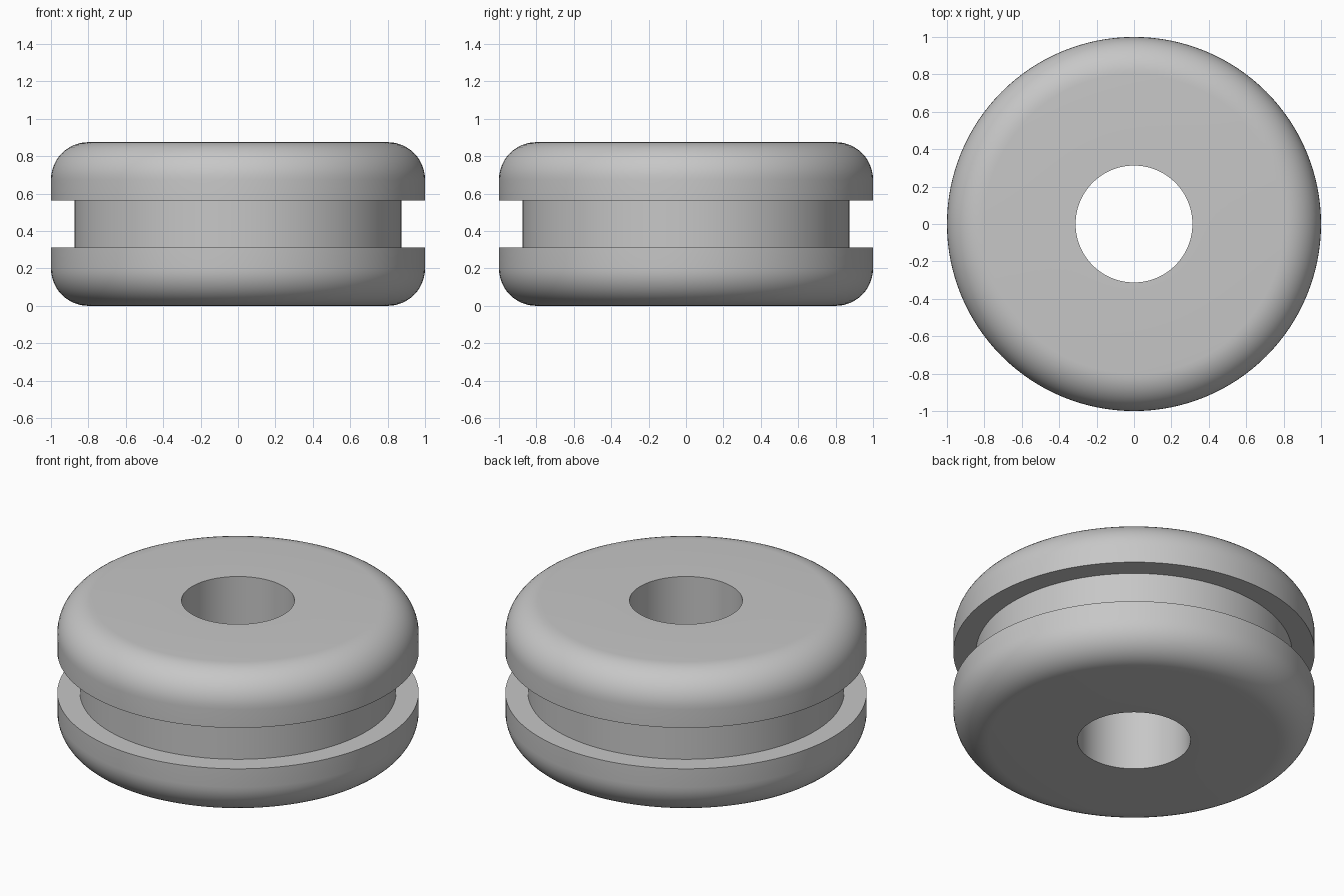
import bpy
import bmesh
from math import pi, sin, cos, radians

if "Cube" in bpy.data.objects:
    bpy.data.objects.remove(bpy.data.objects["Cube"], do_unlink=True)

HEIGHT, OUTER, BORE = 0.875, 1.0, 0.3125
GROOVE_RADIUS, GROOVE_LOW = 0.875, 0.3125
FILLET, FILLET_STEPS, SEGMENTS = 0.2, 12, 128

# Rubber colour
rubber = bpy.data.materials.new("grey rubber")
colour = (0.57, 0.57, 0.57, 1)
rubber.diffuse_color = colour
rubber.use_nodes = True
rubber.node_tree.nodes["Principled BSDF"].inputs["Base Color"].default_value = colour

# Lower half of the profile: bore, rounded flange edge, groove
lower = [(BORE, 0)]
for i in range(FILLET_STEPS + 1):
    a = i / FILLET_STEPS * pi / 2
    lower.append((OUTER - FILLET + FILLET * sin(a), FILLET - FILLET * cos(a)))
lower += [(OUTER, GROOVE_LOW), (GROOVE_RADIUS, GROOVE_LOW)]

# Upper half mirrors the lower one
profile = lower + [(r, HEIGHT - z) for r, z in reversed(lower)]

# Revolve the closed profile into the grommet
bm = bmesh.new()
verts = [bm.verts.new((r, 0, z)) for r, z in profile]
edges = [bm.edges.new((v, verts[(i + 1) % len(verts)])) for i, v in enumerate(verts)]
bmesh.ops.spin(bm, geom=verts + edges, cent=(0, 0, 0), axis=(0, 0, 1),
               angle=2 * pi, steps=SEGMENTS, use_merge=False)
bmesh.ops.remove_doubles(bm, verts=bm.verts, dist=1e-4)
bmesh.ops.recalc_face_normals(bm, faces=bm.faces)

mesh = bpy.data.meshes.new("grommet")
bm.to_mesh(mesh)
bm.free()
mesh.materials.append(rubber)
grommet = bpy.data.objects.new("grommet", mesh)
bpy.context.collection.objects.link(grommet)

# Smooth curves, sharp rims
bpy.ops.object.select_all(action="DESELECT")
grommet.select_set(True)
bpy.context.view_layer.objects.active = grommet
bpy.ops.object.shade_smooth_by_angle(angle=radians(30))
